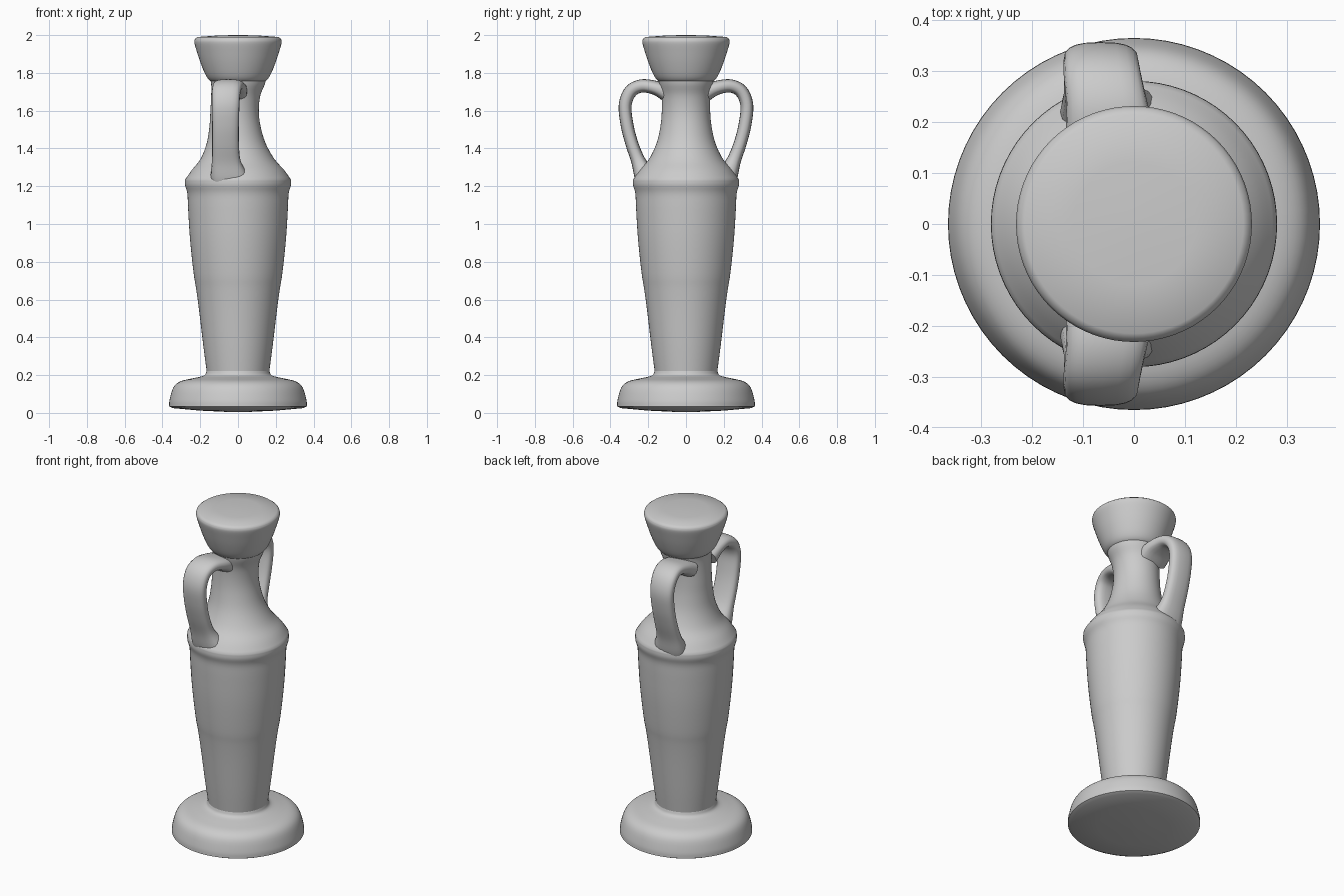
import bpy, bmesh, math
from mathutils import Vector

cube = bpy.data.objects.get("Cube")
if cube:
    bpy.data.objects.remove(cube, do_unlink=True)

clay = bpy.data.materials.new("grey clay")
clay.use_nodes = True
clay.diffuse_color = (0.6, 0.6, 0.6, 1)
clay.node_tree.nodes["Principled BSDF"].inputs["Base Color"].default_value = (0.6, 0.6, 0.6, 1)


def smooth_path(pts, steps):
    """Catmull-Rom interpolation through tuples of any length."""
    p = [Vector(q) for q in pts]
    p = [2 * p[0] - p[1]] + p + [2 * p[-1] - p[-2]]
    out = []
    for i in range(1, len(p) - 2):
        a, b, c, d = p[i - 1:i + 3]
        for k in range(steps):
            t = k / steps
            out.append(0.5 * (2 * b + (c - a) * t + (2 * a - 5 * b + 4 * c - d) * t ** 2
                              + (3 * b - a - 3 * c + d) * t ** 3))
    return out + [p[-2]]


def skin(name, rings, angle):
    """Join rings of points into a closed, smooth-shaded tube."""
    bm = bmesh.new()
    loops = [[bm.verts.new(co) for co in ring] for ring in rings]
    n = len(loops[0])
    for lo, hi in zip(loops, loops[1:]):
        for i in range(n):
            j = (i + 1) % n
            bm.faces.new((lo[i], lo[j], hi[j], hi[i]))
    bm.faces.new(loops[0][::-1])
    bm.faces.new(loops[-1])
    bmesh.ops.recalc_face_normals(bm, faces=bm.faces)
    mesh = bpy.data.meshes.new(name)
    bm.to_mesh(mesh)
    bm.free()
    mesh.materials.append(clay)
    obj = bpy.data.objects.new(name, mesh)
    bpy.context.collection.objects.link(obj)
    bpy.ops.object.select_all(action='DESELECT')
    obj.select_set(True)
    bpy.context.view_layer.objects.active = obj
    bpy.ops.object.shade_smooth_by_angle(angle=math.radians(angle))
    return obj


def turned(name, profile, sides=72):
    """Lathe a profile of (radius, height, sideways shift)."""
    rings = [[(s + r * math.cos(math.tau * i / sides), r * math.sin(math.tau * i / sides), z)
              for i in range(sides)] for r, z, s in profile]
    return skin(name, rings, 40)


# Foot: slightly convex underside and rounded rim
turned("foot", [(0.03, 0.004, 0), (0.2, 0.012, 0), (0.345, 0.025, 0)] + [tuple(v) for v in smooth_path(
    [(0.365, 0.035, 0), (0.362, 0.07, 0), (0.342, 0.135, 0), (0.305, 0.167, 0),
     (0.24, 0.183, 0), (0.18, 0.198, 0), (0.165, 0.225, 0)], 4)])

# Body: tapering wall with a faint step, then the shoulder edge
body = smooth_path([(0.16, 0.18, 0), (0.167, 0.23, 0), (0.183, 0.35, 0), (0.207, 0.55, 0),
                    (0.222, 0.66, 0), (0.235, 0.74, 0), (0.254, 0.92, 0), (0.264, 1.08, 0),
                    (0.268, 1.16, 0), (0.28, 1.205, 0), (0.28, 1.235, 0)], 4)
# Shoulder and neck, leaning a little to one side
neck = smooth_path([(0.28, 1.235, 0), (0.245, 1.285, 0), (0.195, 1.345, -0.003),
                    (0.155, 1.43, -0.01), (0.135, 1.52, -0.016), (0.128, 1.6, -0.018),
                    (0.13, 1.68, -0.012), (0.142, 1.74, 0), (0.15, 1.78, 0)], 4)
turned("body_and_neck", body + neck[1:])

# Cup-shaped mouth with a closed, almost flat top
turned("mouth", [tuple(v) for v in smooth_path(
    [(0.12, 1.745, 0), (0.15, 1.76, 0), (0.172, 1.79, 0), (0.197, 1.85, 0),
     (0.217, 1.91, 0), (0.231, 1.96, 0), (0.228, 1.98, 0)], 4)]
    + [(0.215, 1.99, 0), (0.12, 1.997, 0), (0.03, 2.0, 0)])


def handle(name, side):
    """Strap handle: (distance, height, centre x, half width, half thickness)."""
    path = smooth_path([(0.09, 1.69, -0.045, 0.095, 0.05), (0.16, 1.72, -0.045, 0.09, 0.038),
                        (0.235, 1.731, -0.053, 0.08, 0.035), (0.293, 1.702, -0.062, 0.076, 0.035),
                        (0.322, 1.63, -0.065, 0.073, 0.034), (0.313, 1.53, -0.066, 0.071, 0.034),
                        (0.288, 1.43, -0.066, 0.071, 0.034), (0.253, 1.335, -0.062, 0.076, 0.038),
                        (0.215, 1.25, -0.045, 0.1, 0.058), (0.18, 1.19, -0.04, 0.1, 0.06)], 5)
    rings = []
    for i, (y, z, cx, w, t) in enumerate(path):
        a, b = path[max(i - 1, 0)], path[min(i + 1, len(path) - 1)]
        d = Vector((b[0] - a[0], b[1] - a[1])).normalized()
        ring = []
        for k in range(20):
            c, s = math.cos(math.tau * k / 20), math.sin(math.tau * k / 20)
            # rounded rectangular section
            u = w * math.copysign(abs(c) ** 0.75, c)
            v = t * math.copysign(abs(s) ** 0.75, s)
            ring.append((cx + u, side * (y - d.y * v), z + d.x * v))
        rings.append(ring)
    return skin(name, rings, 60)


handle("front_handle", -1)
handle("back_handle", 1)
